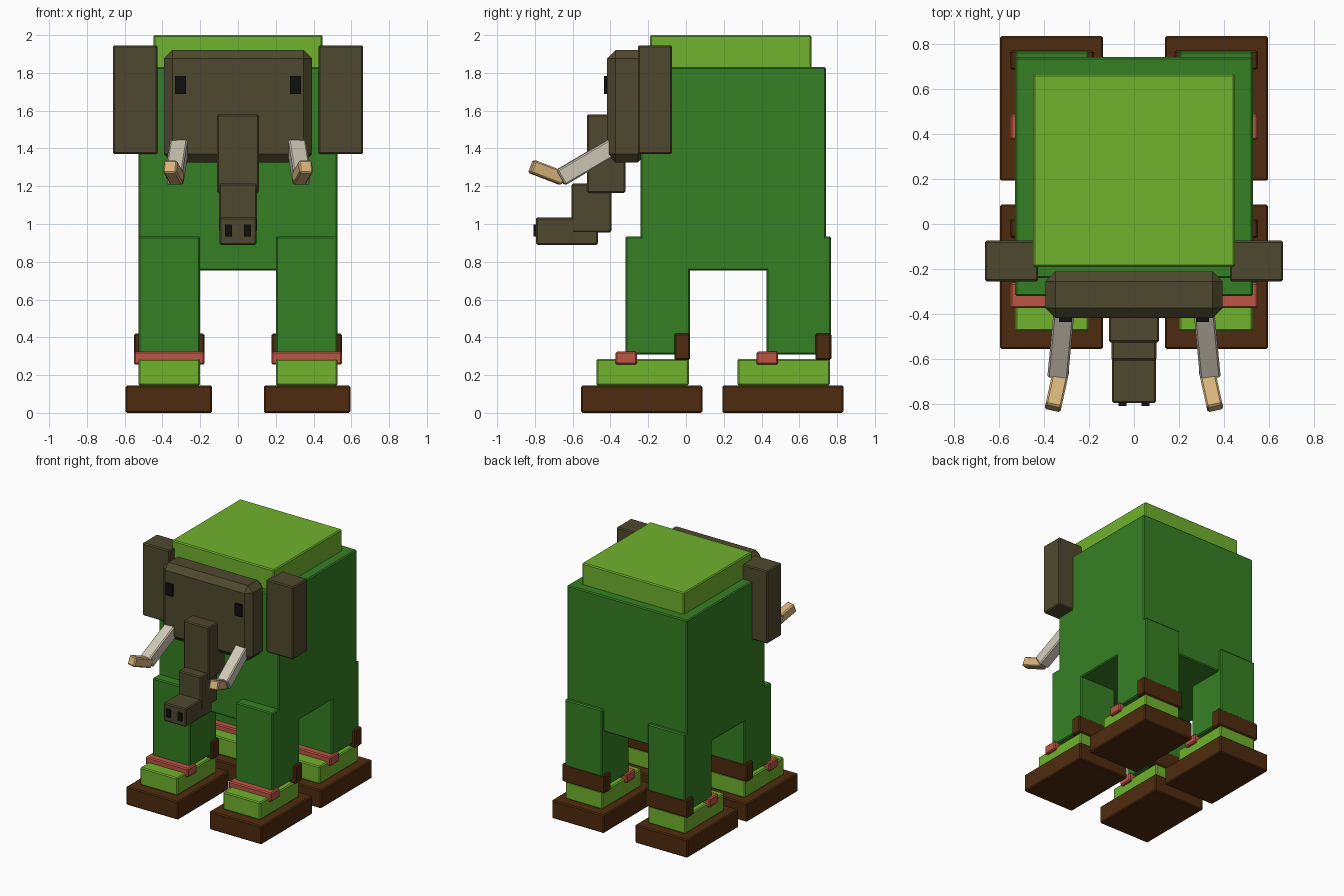
import bpy
from mathutils import Vector

cube = bpy.data.objects.get("Cube")
if cube:
    bpy.data.objects.remove(cube, do_unlink=True)


def material(name, rgb):
    """Flat material from 8-bit sRGB values, stored as linear."""
    lin = [((c / 255 + 0.055) / 1.055) ** 2.4 for c in rgb]
    m = bpy.data.materials.new(name)
    m.use_nodes = True
    m.diffuse_color = (*lin, 1)
    bsdf = m.node_tree.nodes["Principled BSDF"]
    bsdf.inputs["Base Color"].default_value = (*lin, 1)
    bsdf.inputs["Roughness"].default_value = 0.8
    return m


dark_green = material("dark green", (53, 128, 35))
light_green = material("light green", (112, 178, 45))
brown = material("shoe brown", (79, 43, 14))
red = material("strap red", (190, 85, 68))
hide = material("grey brown hide", (79, 73, 46))
ivory = material("ivory", (207, 200, 183))
tan = material("tusk tip tan", (216, 180, 124))
black = material("black", (16, 16, 16))


def block(name, mat, size, centre, bevel=0.008, rotation=None):
    bpy.ops.mesh.primitive_cube_add(size=1, location=centre)
    ob = bpy.context.object
    ob.name = ob.data.name = name
    for v in ob.data.vertices:
        v.co = Vector(a * b for a, b in zip(v.co, size))
    if rotation:
        ob.rotation_euler = rotation.to_euler()
    ob.data.materials.append(mat)
    if bevel:
        mod = ob.modifiers.new("edge chamfer", 'BEVEL')
        mod.width = bevel
        mod.segments = 1
    return ob


def box(name, mat, x, y, z, bevel=0.008):
    """Box from its low and high limits on each axis."""
    size = [hi - lo for lo, hi in (x, y, z)]
    centre = [(lo + hi) / 2 for lo, hi in (x, y, z)]
    return block(name, mat, size, centre, bevel)


def pair(name, mat, x, y, z, bevel=0.008):
    """The same box on both sides."""
    box("left_" + name, mat, x, y, z, bevel)
    box("right_" + name, mat, (-x[1], -x[0]), y, z, bevel)


def beam(name, mat, start, end, width):
    """Square bar between two points."""
    a, b = Vector(start), Vector(end)
    turn = (b - a).to_track_quat('-Y', 'Z')
    block(name, mat, (width, (b - a).length, width), (a + b) / 2, 0.008, turn)


# Body and back pad
box("body", dark_green, (-0.527, 0.527), (-0.24, 0.74), (0.755, 1.83))
box("back_pad", light_green, (-0.448, 0.448), (-0.19, 0.665), (1.8, 2))

# Legs and shoes, front pair then back pair
for label, dy in (("front", 0), ("back", 0.747)):
    def at(lo, hi):
        return lo + dy, hi + dy
    pair(label + "_leg", dark_green, (0.2, 0.527), at(-0.32, 0.02), (0.31, 0.935))
    pair(label + "_sole", brown, (0.137, 0.595), at(-0.555, 0.087), (0, 0.145))
    pair(label + "_shoe", light_green, (0.2, 0.527), at(-0.475, 0.015), (0.145, 0.285))
    pair(label + "_strap", red, (0.178, 0.55), at(-0.373, -0.26), (0.255, 0.325))
    pair(label + "_heel_tab", brown, (0.178, 0.55), at(-0.062, 0.022), (0.28, 0.42))

# Head
box("head", hide, (-0.393, 0.393), (-0.418, -0.21), (1.325, 1.92), 0.045)
pair("ear", hide, (0.425, 0.662), (-0.255, -0.073), (1.37, 1.945))
pair("eye", black, (0.275, 0.333), (-0.434, -0.415), (1.688, 1.783), 0)

# Trunk steps down and forward
box("trunk_top", hide, (-0.112, 0.112), (-0.525, -0.32), (1.165, 1.58))
box("trunk_middle", hide, (-0.1, 0.1), (-0.605, -0.395), (0.955, 1.215))
box("trunk_end", hide, (-0.098, 0.098), (-0.795, -0.467), (0.89, 1.035))
pair("nostril", black, (0.033, 0.068), (-0.808, -0.79), (0.933, 0.997), 0)

# Tusks
for side, s in (("left", 1), ("right", -1)):
    beam(side + "_tusk", ivory, (s * 0.308, -0.36, 1.425), (s * 0.337, -0.665, 1.245), 0.092)
    beam(side + "_tusk_tip", tan, (s * 0.323, -0.65, 1.24), (s * 0.36, -0.818, 1.305), 0.072)
